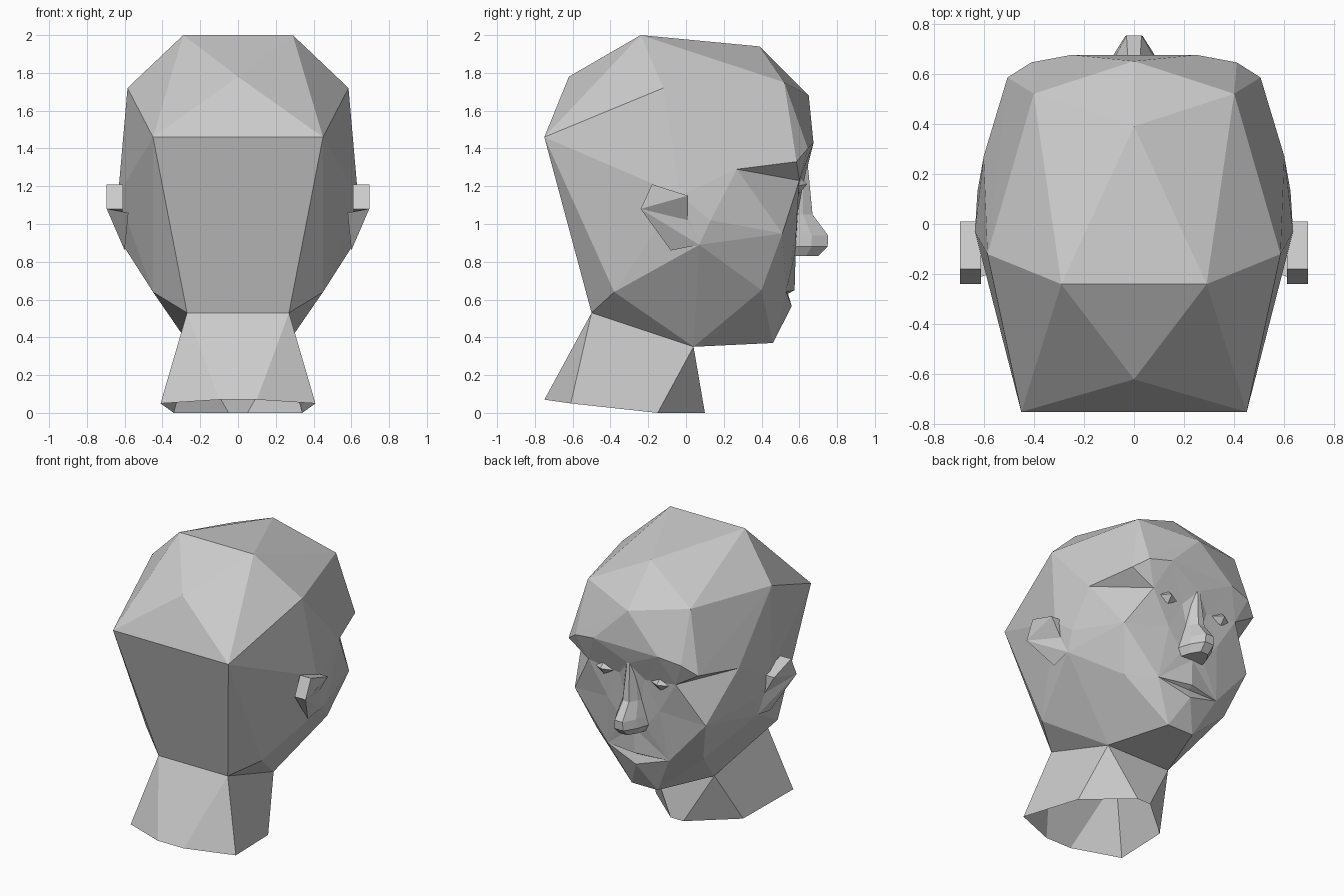
import bpy
import bmesh

cube = bpy.data.objects.get("Cube")
if cube:
    bpy.data.objects.remove(cube, do_unlink=True)

clay = bpy.data.materials.new("grey_clay")
clay.use_nodes = True
clay_colour = (0.6, 0.6, 0.6, 1.0)
clay.diffuse_color = clay_colour
clay.node_tree.nodes["Principled BSDF"].inputs["Base Color"].default_value = clay_colour


def finish(bm, name):
    """Turn a bmesh into a flat shaded object."""
    bmesh.ops.recalc_face_normals(bm, faces=bm.faces[:])
    mesh = bpy.data.meshes.new(name)
    bm.to_mesh(mesh)
    bm.free()
    mesh.materials.append(clay)
    obj = bpy.data.objects.new(name, mesh)
    bpy.context.collection.objects.link(obj)


def hull(name, points, side):
    """Convex solid around a few points, on the given side."""
    bm = bmesh.new()
    for x, y, z in points:
        bm.verts.new((x * side, y, z))
    bmesh.ops.convex_hull(bm, input=bm.verts[:])
    spare = [v for v in bm.verts if not v.link_faces]
    bmesh.ops.delete(bm, geom=spare, context='VERTS')
    finish(bm, name)


def loft(name, half_rings, closed):
    """Join mirrored half rings with strips of faces."""
    bm = bmesh.new()
    rings = []
    for half in half_rings:
        ring = half + [(-x, y, z) for x, y, z in reversed(half)]
        rings.append([bm.verts.new(p) for p in ring])
    for low, high in zip(rings, rings[1:]):
        for i in range(len(low)):
            j = (i + 1) % len(low)
            bm.faces.new((low[i], low[j], high[j], high[i]))
    if closed:
        bm.faces.new(rings[0])
        bm.faces.new(rings[-1])
    bmesh.ops.remove_doubles(bm, verts=bm.verts[:], dist=0.0001)
    finish(bm, name)


# Skull landmarks on one half, all on the outer convex shell
skull = {
    "occiput": (0.45, -0.75, 1.46),
    "nape": (0.27, -0.5, 0.53),
    "crown_back": (0, -0.62, 1.78),
    "crown": (0.29, -0.24, 2.0),
    "crown_front": (0, 0.39, 1.94),
    "parietal": (0.585, -0.12, 1.72),
    "hairline": (0.4, 0.52, 1.75),
    "forehead": (0, 0.65, 1.68),
    "ear_root": (0.635, -0.03, 1.15),
    "side": (0.625, 0.13, 1.02),
    "low_side": (0.61, 0.07, 0.89),
    "back_low": (0.45, -0.38, 0.64),
    "jaw": (0.25, 0.04, 0.35),
    "brow_in": (0.25, 0.675, 1.43),
    "brow_mid": (0.41, 0.645, 1.4),
    "brow_out": (0.505, 0.585, 1.33),
    "temple": (0.6, 0.27, 1.29),
    "cheek": (0.51, 0.51, 0.95),
    "corner": (0.415, 0.4, 0.65),
    "chin": (0.1, 0.46, 0.37),
}

# Landmarks of the sunken face between brow and chin
face = {
    "root": (0, 0.645, 1.31),
    "orbit": (0.34, 0.6, 1.23),
    "inner": (0.1, 0.6, 1.2),
    "under": (0.2, 0.585, 1.0),
    "wing": (0.09, 0.58, 0.86),
    "base": (0, 0.58, 0.83),
    "lip_top": (0, 0.575, 0.65),
    "lip_end": (0.24, 0.53, 0.64),
    "groove": (0, 0.54, 0.63),
    "lip_low": (0, 0.56, 0.565),
}

# Head: hull of the skull, with its front replaced by the face
bm = bmesh.new()
verts = {}


def add_points(points):
    for name, (x, y, z) in points.items():
        verts[name, 1] = bm.verts.new((x, y, z))
        verts[name, -1] = bm.verts.new((-x, y, z)) if x else verts[name, 1]


def group(*names):
    return {verts[n, s] for n in names for s in (1, -1)}


def fan(hub, path):
    """Triangles from a hub to each step of a path, on both halves."""
    names = path.split()
    for a, b in zip(names, names[1:]):
        for side in (1, -1):
            bm.faces.new([verts[n, side] for n in (hub, a, b)])


add_points(skull)
bmesh.ops.convex_hull(bm, input=bm.verts[:])
front = group("brow_in", "brow_mid", "brow_out", "temple", "cheek", "corner", "chin")
opening = group("nape", "jaw")
doomed = [f for f in bm.faces if set(f.verts) <= front or set(f.verts) <= opening]
bmesh.ops.delete(bm, geom=doomed, context='FACES_ONLY')

# Eye socket, side of the nose, then mouth and lower cheek
add_points(face)
fan("orbit", "brow_in brow_mid brow_out temple cheek under inner brow_in")
fan("inner", "brow_in root base wing under")
fan("lip_end", "cheek under wing base lip_top groove lip_low chin corner cheek")
for edge, middle in (("brow_in", "root"), ("chin", "lip_low")):
    bm.faces.new((verts[edge, 1], verts[middle, 1], verts[edge, -1]))
loose = [e for e in bm.edges if not e.link_faces]
bmesh.ops.delete(bm, geom=loose, context='EDGES')
finish(bm, "head")

# Neck: open tube from the jaw down
nape, jaw = skull["nape"], skull["jaw"]
loft("neck", [
    [nape, nape, jaw, jaw],
    [(0.1, -0.75, 0.07), (0.41, -0.61, 0.05), (0.34, -0.15, 0), (0.05, 0.1, 0)],
], False)

# Nose: sections from root to underside, as ridge and base
nose = [
    # height, ridge y, ridge half width, base half width, base y
    (1.31, 0.645, 0.01, 0.04, 0.59),
    (1.05, 0.67, 0.025, 0.075, 0.57),
    (0.94, 0.752, 0.03, 0.1, 0.58),
    (0.88, 0.75, 0.035, 0.115, 0.58),
    (0.83, 0.7, 0.03, 0.09, 0.57),
]
loft("nose", [
    [(rw, ry, z), ((rw + 2 * bw) / 3, (ry + by) / 2, z), (bw, by, z)]
    for z, ry, rw, bw, by in nose
], True)

# Ears and eyes on both sides
ear_outline = [(-0.24, 1.08), (-0.18, 1.21), (0.01, 1.15)]
ear = [(x, y, z) for x in (0.61, 0.695) for y, z in ear_outline]
ear.append((0.62, 0.01, 1.02))
lobe = [(0.695, -0.24, 1.08), (0.62, 0.01, 1.02), (0.61, 0.07, 0.89),
        (0.6, -0.08, 0.86), (0.58, -0.2, 1.06)]
eye = [(0.13, 0.59, 1.2), (0.31, 0.58, 1.2), (0.22, 0.64, 1.21),
       (0.22, 0.6, 1.25), (0.22, 0.6, 1.16), (0.22, 0.55, 1.2)]
for side, label in ((1, "left"), (-1, "right")):
    hull(label + "_ear", ear, side)
    hull(label + "_ear_lobe", lobe, side)
    hull(label + "_eye", eye, side)
